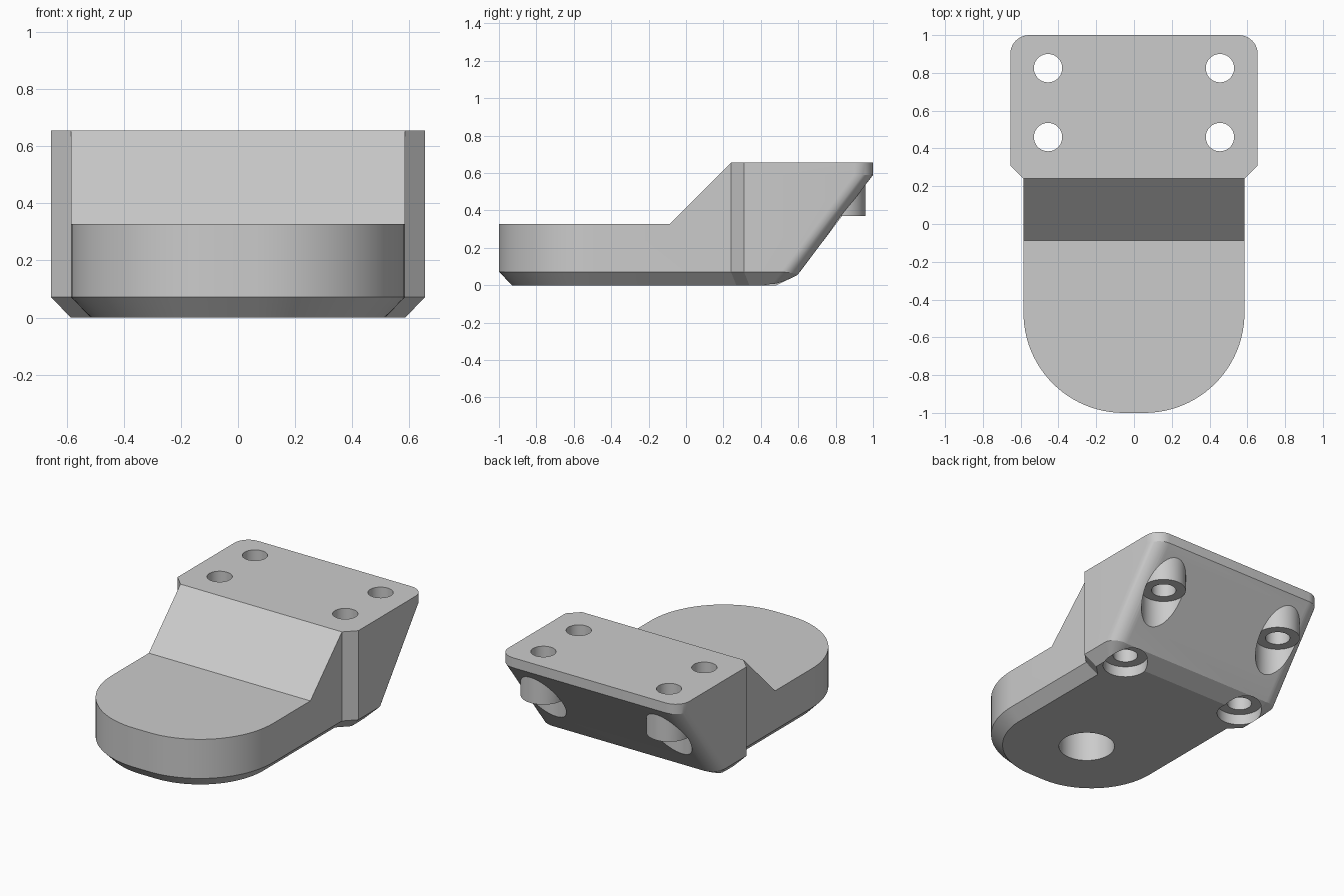
import bpy, bmesh, math

if "Cube" in bpy.data.objects:
    bpy.data.objects.remove(bpy.data.objects["Cube"])

grey = bpy.data.materials.new("plain grey")
grey.diffuse_color = (0.6, 0.6, 0.6, 1)
grey.use_nodes = True
grey.node_tree.nodes["Principled BSDF"].inputs["Base Color"].default_value = grey.diffuse_color


def finish(bm, name):
    bmesh.ops.recalc_face_normals(bm, faces=bm.faces)
    me = bpy.data.meshes.new(name)
    bm.to_mesh(me)
    bm.free()
    me.materials.append(grey)
    ob = bpy.data.objects.new(name, me)
    bpy.context.collection.objects.link(ob)
    return ob


def cylinder(name, x, y, r, z0, z1):
    bm = bmesh.new()
    ring = [bm.verts.new((x + r * math.cos(a), y + r * math.sin(a), z0))
            for a in (2 * math.pi * i / 64 for i in range(64))]
    face = bm.faces.new(ring)
    top = bmesh.ops.extrude_face_region(bm, geom=[face])["geom"]
    for v in top:
        if isinstance(v, bmesh.types.BMVert):
            v.co.z = z1
    return finish(bm, name)


def boolean(target, tool, operation):
    tool.hide_render = True
    mod = target.modifiers.new("cut", "BOOLEAN")
    mod.operation, mod.solver, mod.object = operation, "EXACT", tool
    bpy.context.view_layer.objects.active = target
    bpy.ops.object.modifier_apply(modifier=mod.name)
    bpy.data.objects.remove(tool)


def slope_y(z):
    """Back edge of the underside slope at a height."""
    return 0.555 + 0.7547 * z


def outline(inset, z, back, back_z=None):
    """Plan outline: round nose, shoulders, and rounded back corners."""
    half = []
    for i in range(25):
        a = math.radians(-90 + 90 * i / 24)
        r = 0.53 - inset
        half.append((0.055 + r * math.cos(a), -0.47 + r * math.sin(a), z))
    half.append((0.585 - inset, 0.24 + 0.414 * inset, z))
    half.append((0.655 - inset, 0.31 + 0.414 * inset, z))
    r = 0.1 - inset
    for i in range(11):
        t = i / 10
        a = math.radians(90 * t)
        zz, yb = z, back
        if back_z is not None:
            zz = z + (back_z - z) * t
            yb = slope_y(zz)
        half.append((0.655 - inset - r + r * math.cos(a),
                     yb - r + r * math.sin(a), zz))
    return half + [(-x, y, zz) for x, y, zz in reversed(half)]


# Body: stacked outlines give the bottom chamfer, back slope and upright rim
bm = bmesh.new()
rings = [[bm.verts.new(p) for p in o] for o in (
    outline(0.07, 0, 0.485),
    outline(0, 0.072, 0, 0.056),
    outline(0, 0.59, 1.0),
    outline(0, 0.655, 1.0))]
n = len(rings[0])
for lo, hi in zip(rings, rings[1:]):
    for i in range(n):
        j = (i + 1) % n
        bm.faces.new((lo[i], lo[j], hi[j], hi[i]))
bm.faces.new(rings[0][::-1])
bm.faces.new(rings[-1])
body = finish(bm, "mounting_bracket")

# Step: clear the space above the low nose and the front ramp
bm = bmesh.new()
step = [(-1.2, 0.328), (-0.087, 0.328), (0.44, 0.855), (-1.2, 0.855)]
left, right = [[bm.verts.new((x, y, z)) for y, z in step] for x in (-0.9, 0.9)]
for i in range(4):
    j = (i + 1) % 4
    bm.faces.new((left[i], left[j], right[j], right[i]))
bm.faces.new(left[::-1])
bm.faces.new(right)
boolean(body, finish(bm, "step_cutter"), "DIFFERENCE")

# Screw bosses, counterbores and through holes
for x in (-0.455, 0.455):
    boolean(body, cylinder("boss", x, 0.825, 0.135, 0.3, 0.62), "UNION")
    for y, seat in ((0.46, 0.07), (0.825, 0.37)):
        boolean(body, cylinder("counterbore", x, y, 0.136, -0.2, seat), "DIFFERENCE")
        boolean(body, cylinder("screw_hole", x, y, 0.075, -0.3, 0.9), "DIFFERENCE")

# Blind socket under the nose
boolean(body, cylinder("socket", 0, -0.45, 0.17, -0.2, 0.25), "DIFFERENCE")

bpy.ops.object.select_all(action="DESELECT")
body.select_set(True)
bpy.context.view_layer.objects.active = body
bpy.ops.object.shade_smooth_by_angle(angle=math.radians(20))
